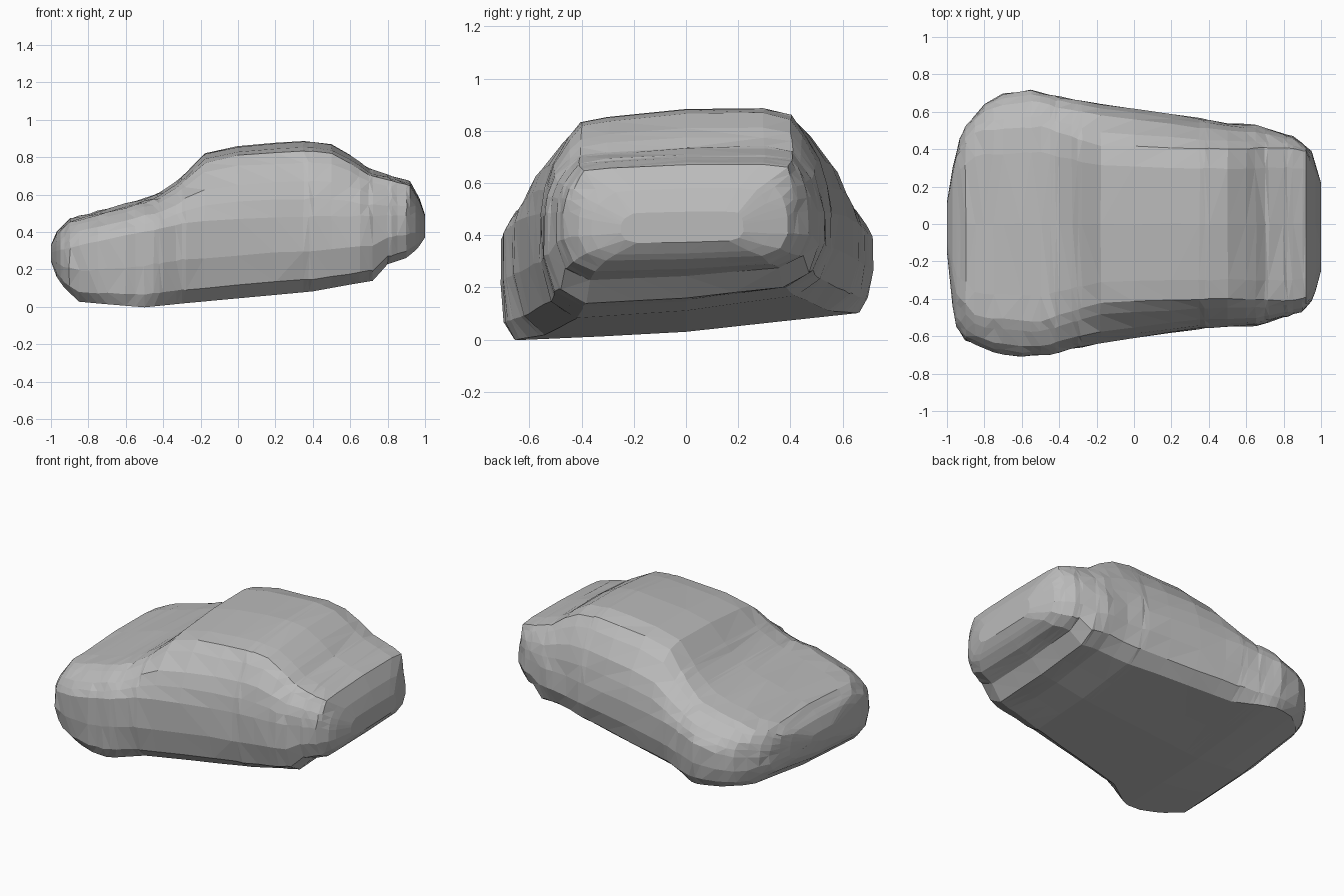
import bpy, bmesh, random
from mathutils import Vector

cube = bpy.data.objects.get("Cube")
if cube:
    bpy.data.objects.remove(cube, do_unlink=True)
random.seed(4)

grey = bpy.data.materials.new("plain grey")
grey.use_nodes = True
colour = (0.5, 0.5, 0.5, 1)
grey.diffuse_color = colour
grey.node_tree.nodes["Principled BSDF"].inputs["Base Color"].default_value = colour

# Outline curves along the length of the car: (x, value)
roofline = [(-1, .33), (-.97, .4), (-.9, .47), (-.6, .55), (-.42, .605), (-.33, .665),
            (-.18, .815), (0, .858), (.38, .882), (.5, .865), (.6, .81), (.7, .737),
            (.92, .67), (.97, .58), (1, .49)]
underside = [(-1, .24), (-.985, .18), (-.93, .1), (-.85, .025), (-.5, -.003), (.4, .078),
             (.72, .135), (.8, .225), (.9, .26), (.96, .31), (1, .37)]
beltline = [(-1, .29), (-.9, .32), (-.6, .38), (-.28, .45), (.2, .48), (.92, .49), (1, .44)]
right_width = [(-1, .15), (-.985, .36), (-.95, .55), (-.9, .62), (-.75, .69), (-.6, .71),
               (-.45, .7), (-.3, .66), (0, .61), (.35, .56), (.65, .545), (.9, .47),
               (.96, .4), (1, .25)]
left_width = [(-1, .12), (-.97, .3), (-.92, .5), (-.8, .64), (-.7, .695), (-.55, .715),
              (-.4, .68), (.5, .54), (.65, .53), (.85, .47), (.95, .39), (1, .22)]
top_width = [(-1, .1), (-.95, .37), (-.84, .5), (-.5, .52), (-.18, .42), (.5, .4),
             (.82, .41), (.92, .39), (1, .2)]
# Share of the width kept by the floor: full at the front wheels, tucked elsewhere
floor_share = [(-1, .75), (-.85, .84), (-.65, .93), (-.48, .93), (-.3, .82), (.2, .78),
               (.6, .72), (1, .75)]
# Sideways lean of the floor, fading out under the tail
floor_lean = [(-1, .06), (-.9, .11), (.6, .11), (.85, .05), (1, .01)]


def sample(curve, x):
    for (x0, a), (x1, b) in zip(curve, curve[1:]):
        if x <= x1:
            return a + (b - a) * (x - x0) / (x1 - x0)
    return curve[-1][1]


# Half cross-section: lower points (share from floor edge to full width, height share
# to the belt), then upper points (share of narrowing, height share from the belt)
LOWER = [(0, 0), (.7, .17), (1, .55), (.98, 1)]
UPPER = [(.12, .25), (.3, .5), (.7, .76), (1, .91)]


def half_section(x, side):
    w = sample(left_width if side > 0 else right_width, x)
    tw = min(sample(top_width, x), w * .95)
    bottom, belt, top = (sample(c, x) for c in (underside, beltline, roofline))
    s, lean = sample(floor_share, x), sample(floor_lean, x)
    widths = [(s / 2, 0)] + [(s + (1 - s) * u, v) for u, v in LOWER]
    pts = []
    for u, v in widths:
        lift = lean * ((side * u + 1) / 2) ** 1.5 * (1 - v)
        pts.append((x, side * w * u, bottom + lift + (belt - bottom) * v))
    roll = side * .04 * (top - belt)
    for u, v in UPPER:
        pts.append((x, side * (w + (tw - w) * u), belt + (top - belt) * v + roll * v))
    pts.append((x, side * tw * .74, top - (top - belt) * .03 + roll))
    return pts


def section(x):
    left, right = half_section(x, 1), half_section(x, -1)
    low = (x, 0, sample(underside, x) + sample(floor_lean, x) * .3)
    high = (x, 0, sample(roofline, x))
    return [low] + left + [high] + right[::-1]


# Body: sections lofted from nose to tail with slightly uneven facets
curves = (roofline, underside, beltline, right_width, left_width, top_width)
stations = []
for x in sorted({p[0] for c in curves for p in c}):
    if not stations or x == 1 or (x - stations[-1] > .018 and x < .98):
        stations.append(x)
bm = bmesh.new()
rings = [[bm.verts.new(p) for p in section(x)] for x in stations]
for a, b in zip(rings, rings[1:]):
    n = len(a)
    for i in range(n):
        j = (i + 1) % n
        bm.faces.new((a[i], a[j], b[j], b[i]))
for ring in (rings[0], rings[-1]):
    bm.faces.new(ring)
for ring in rings[3:-4]:
    for v in ring[3:-2]:
        v.co += Vector([random.uniform(-.004, .004) for _ in range(3)])
bmesh.ops.triangulate(bm, faces=bm.faces)
bmesh.ops.recalc_face_normals(bm, faces=bm.faces)
mesh = bpy.data.meshes.new("car_body")
bm.to_mesh(mesh)
bm.free()
mesh.materials.append(grey)
body = bpy.data.objects.new("car_body", mesh)
bpy.context.collection.objects.link(body)
